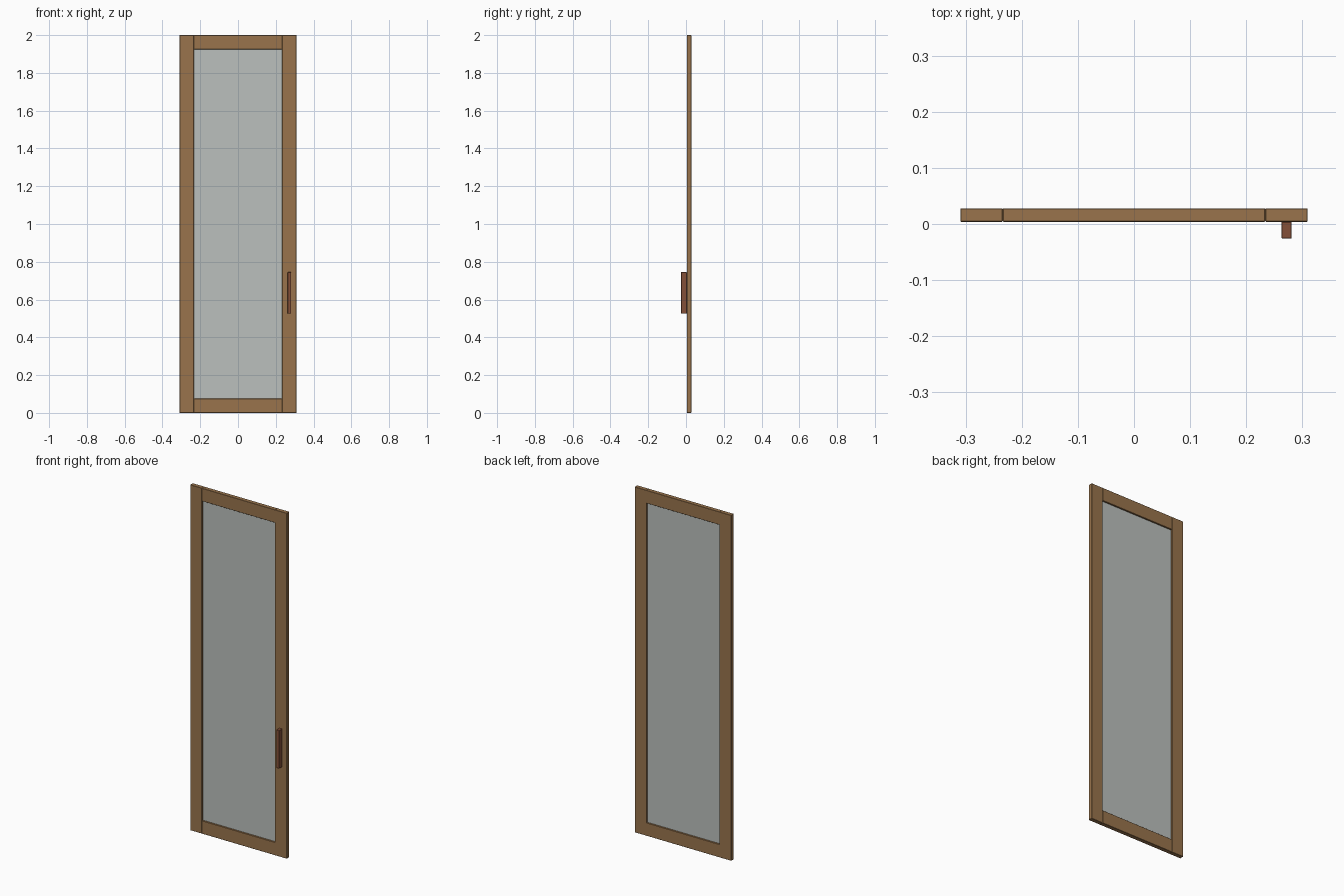
import bpy

cube = bpy.data.objects.get("Cube")
if cube:
    bpy.data.objects.remove(cube, do_unlink=True)


def material(name, color):
    mat = bpy.data.materials.new(name)
    mat.use_nodes = True
    mat.diffuse_color = (*color, 1)
    mat.node_tree.nodes["Principled BSDF"].inputs["Base Color"].default_value = (*color, 1)
    return mat


def box(name, low, high, mat, bevel=0.0):
    """Box between two corners, with optional softened edges."""
    bpy.ops.mesh.primitive_cube_add(size=1, location=[(a + b) / 2 for a, b in zip(low, high)])
    obj = bpy.context.object
    obj.name = name
    obj.scale = [b - a for a, b in zip(low, high)]
    bpy.ops.object.transform_apply(location=False, rotation=False, scale=True)
    obj.data.materials.append(mat)
    if bevel:
        mod = obj.modifiers.new("Bevel", "BEVEL")
        mod.width = bevel
        mod.segments = 1
    return obj


wood = material("warm wood", (0.32, 0.175, 0.073))
glass = material("pale grey glass", (0.5, 0.53, 0.51))
dark = material("reddish brown handle", (0.23, 0.08, 0.04))

WIDTH, HEIGHT, FRAME = 0.309, 2.0, 0.075
FRONT, BACK = 0.004, 0.028
INNER = WIDTH - FRAME
EDGE = 0.001

# Upright stiles
box("right_stile", (-WIDTH, FRONT, 0), (-INNER, BACK, HEIGHT), wood, EDGE)
box("left_stile", (INNER, FRONT, 0), (WIDTH, BACK, HEIGHT), wood, EDGE)

# Rails between the stiles
box("bottom_rail", (-INNER, FRONT, 0), (INNER, BACK, FRAME), wood, EDGE)
box("top_rail", (-INNER, FRONT, HEIGHT - FRAME), (INNER, BACK, HEIGHT), wood, EDGE)

# Recessed glass pane
box("glass_pane", (-INNER, 0.013, FRAME), (INNER, 0.019, HEIGHT - FRAME), glass)

# Pull handle on the front of the left stile
box("handle", (0.263, -0.026, 0.525), (0.281, FRONT, 0.745), dark, EDGE)
